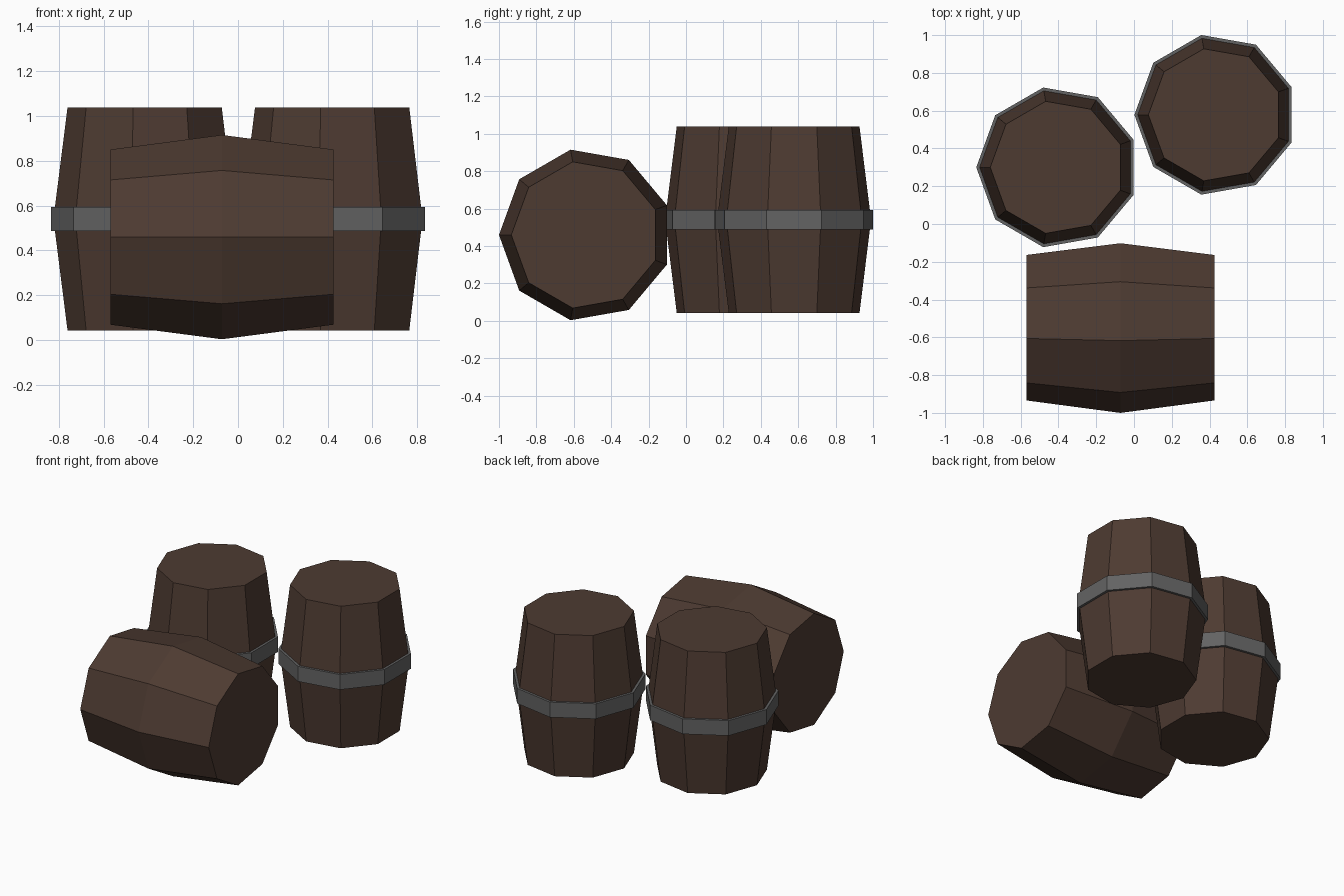
import bpy
import bmesh
import math
from mathutils import Matrix

if "Cube" in bpy.data.objects:
    bpy.data.objects.remove(bpy.data.objects["Cube"])

SIDES = 9


def material(name, rgb):
    m = bpy.data.materials.new(name)
    m.diffuse_color = (*rgb, 1.0)
    m.use_nodes = True
    m.node_tree.nodes["Principled BSDF"].inputs["Base Color"].default_value = m.diffuse_color
    return m


wood = material("dark brown wood", (0.075, 0.043, 0.031))
iron = material("grey iron", (0.125, 0.125, 0.125))


def lathe(name, profile, mat, matrix, closed=False):
    """Spin (radius, height) points into a flat-faced nine-sided solid.
    The first corner points along local -x."""
    bm = bmesh.new()
    rings = []
    for r, z in profile:
        angles = [math.pi + 2 * math.pi * i / SIDES for i in range(SIDES)]
        rings.append([bm.verts.new((r * math.cos(a), r * math.sin(a), z)) for a in angles])
    pairs = list(zip(rings, rings[1:]))
    if closed:
        pairs.append((rings[-1], rings[0]))
    else:
        bm.faces.new(rings[0])
        bm.faces.new(rings[-1])
    for low, high in pairs:
        for i in range(SIDES):
            j = (i + 1) % SIDES
            bm.faces.new((low[i], low[j], high[j], high[i]))
    bmesh.ops.recalc_face_normals(bm, faces=bm.faces)
    mesh = bpy.data.meshes.new(name)
    bm.to_mesh(mesh)
    bm.free()
    mesh.materials.append(mat)
    obj = bpy.data.objects.new(name, mesh)
    obj.matrix_world = matrix
    bpy.context.collection.objects.link(obj)
    return obj


def barrel_profile(end_radius, middle_radius, half_length=0.498):
    return [(end_radius, -half_length), (middle_radius, 0), (end_radius, half_length)]


# Two standing barrels, each with an iron hoop around the belly
for side, x, y in (("left", -0.406, 0.30), ("right", 0.431, 0.578)):
    place = Matrix.Translation((x, y, 0.54))
    lathe(f"{side}_standing_barrel", barrel_profile(0.355, 0.418), wood, place)
    hoop = [(0.429, -0.053), (0.429, 0.053), (0.408, 0.053), (0.408, -0.053)]
    lathe(f"{side}_hoop", hoop, iron, place, closed=True)

# Larger barrel lying along x, one corner facing the front
# local x -> y, local y -> z, local z -> x
lying = Matrix(((0, 0, 1, -0.072),
                (1, 0, 0, -0.537),
                (0, 1, 0, 0.459),
                (0, 0, 0, 1)))
lathe("lying_barrel", barrel_profile(0.397, 0.463), wood, lying)
